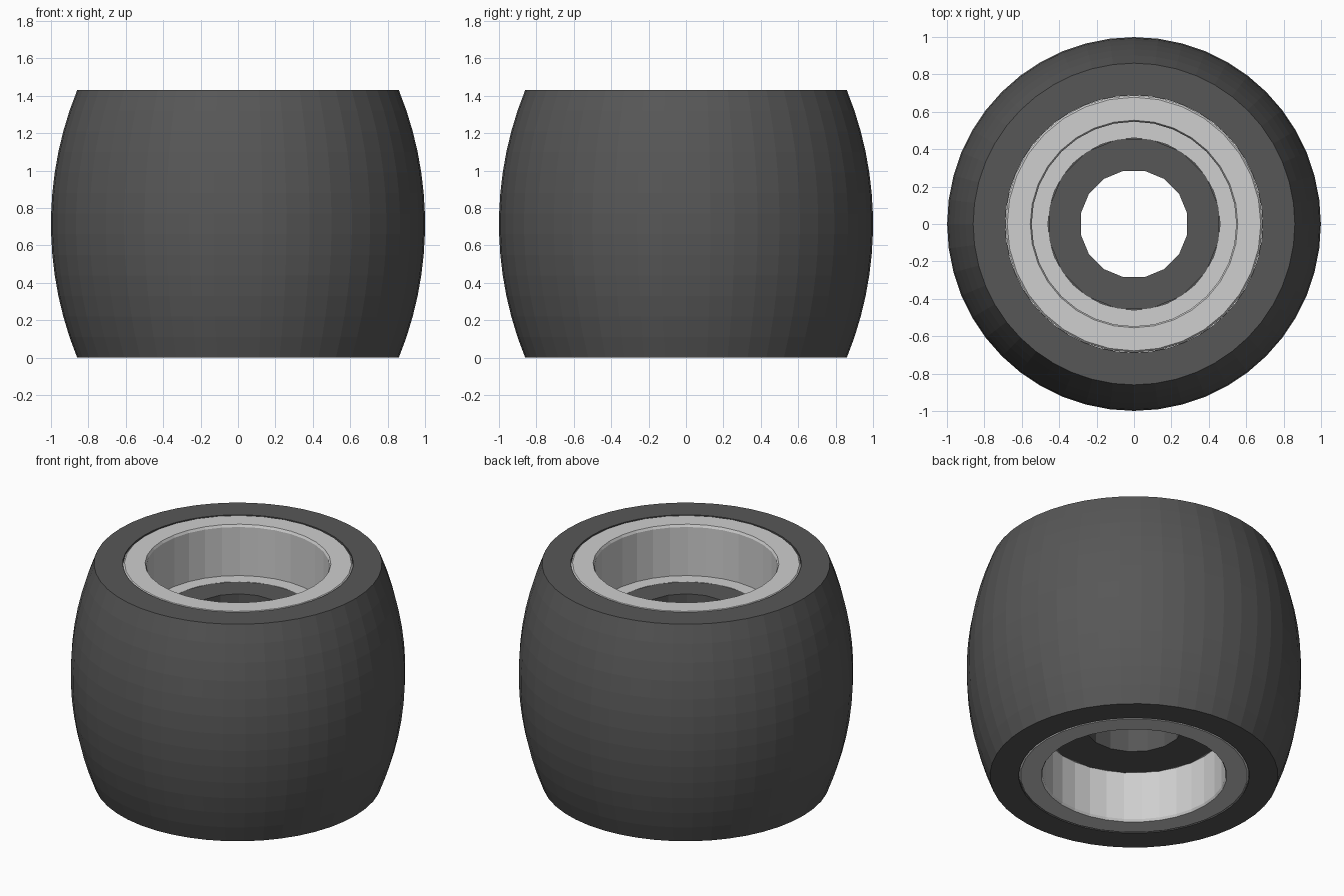
import bpy, bmesh, math

if "Cube" in bpy.data.objects:
    bpy.data.objects.remove(bpy.data.objects["Cube"], do_unlink=True)

HEIGHT = 1.43
DEPTH = 0.335      # depth of the recess at each end
BEVEL = 0.01


def make_material(name, value):
    mat = bpy.data.materials.new(name)
    mat.use_nodes = True
    colour = (value, value, value, 1)
    mat.diffuse_color = colour
    mat.node_tree.nodes["Principled BSDF"].inputs["Base Color"].default_value = colour
    return mat


def lathe(name, profile, sides, mat, turn=0.0):
    """Spin a closed (radius, height) profile around the vertical axis."""
    bm = bmesh.new()
    rings = []
    for i in range(sides):
        a = math.tau * (i + turn) / sides
        rings.append([bm.verts.new((r * math.cos(a), r * math.sin(a), z)) for r, z in profile])
    n = len(profile)
    for i, ring in enumerate(rings):
        nxt = rings[(i + 1) % sides]
        for j in range(n):
            k = (j + 1) % n
            bm.faces.new((ring[j], nxt[j], nxt[k], ring[k]))
    bmesh.ops.recalc_face_normals(bm, faces=bm.faces)
    mesh = bpy.data.meshes.new(name)
    bm.to_mesh(mesh)
    bm.free()
    mesh.materials.append(mat)
    obj = bpy.data.objects.new(name, mesh)
    bpy.context.collection.objects.link(obj)
    return obj


def mirrored(half):
    """Complete a profile by reflecting it about the middle height."""
    return half + [(r, HEIGHT - z) for r, z in reversed(half)]


rubber = make_material("dark rubber", 0.095)
metal = make_material("light metal", 0.62)

# Barrel-shaped tread: a circular arc outside, straight bore inside
end_r, rows = 0.86, 13
half_h, bulge = HEIGHT / 2, 1 - end_r
arc_r = (half_h ** 2 + bulge ** 2) / (2 * bulge)
tread = []
for i in range(rows + 1):
    z = HEIGHT * i / rows
    tread.append((1 - arc_r + math.sqrt(arc_r ** 2 - (z - half_h) ** 2), z))
lathe("tread", tread + [(0.688, HEIGHT), (0.688, 0)], 48, rubber)

# Metal sleeve with bevelled lips and an inward web
sleeve = [(0.688, BEVEL), (0.678, 0), (0.555, 0), (0.547, 0.015),
          (0.547, DEPTH), (0.46, DEPTH)]
lathe("sleeve", mirrored(sleeve), 32, metal)

# Inner bushing, its lower flange covering the web
bushing = [(0.29, DEPTH - 0.003), (0.545, DEPTH - 0.003), (0.545, DEPTH + 0.05),
           (0.462, DEPTH + 0.05), (0.462, HEIGHT - DEPTH), (0.29, HEIGHT - DEPTH)]
lathe("bushing", bushing, 16, rubber, 0.5)
